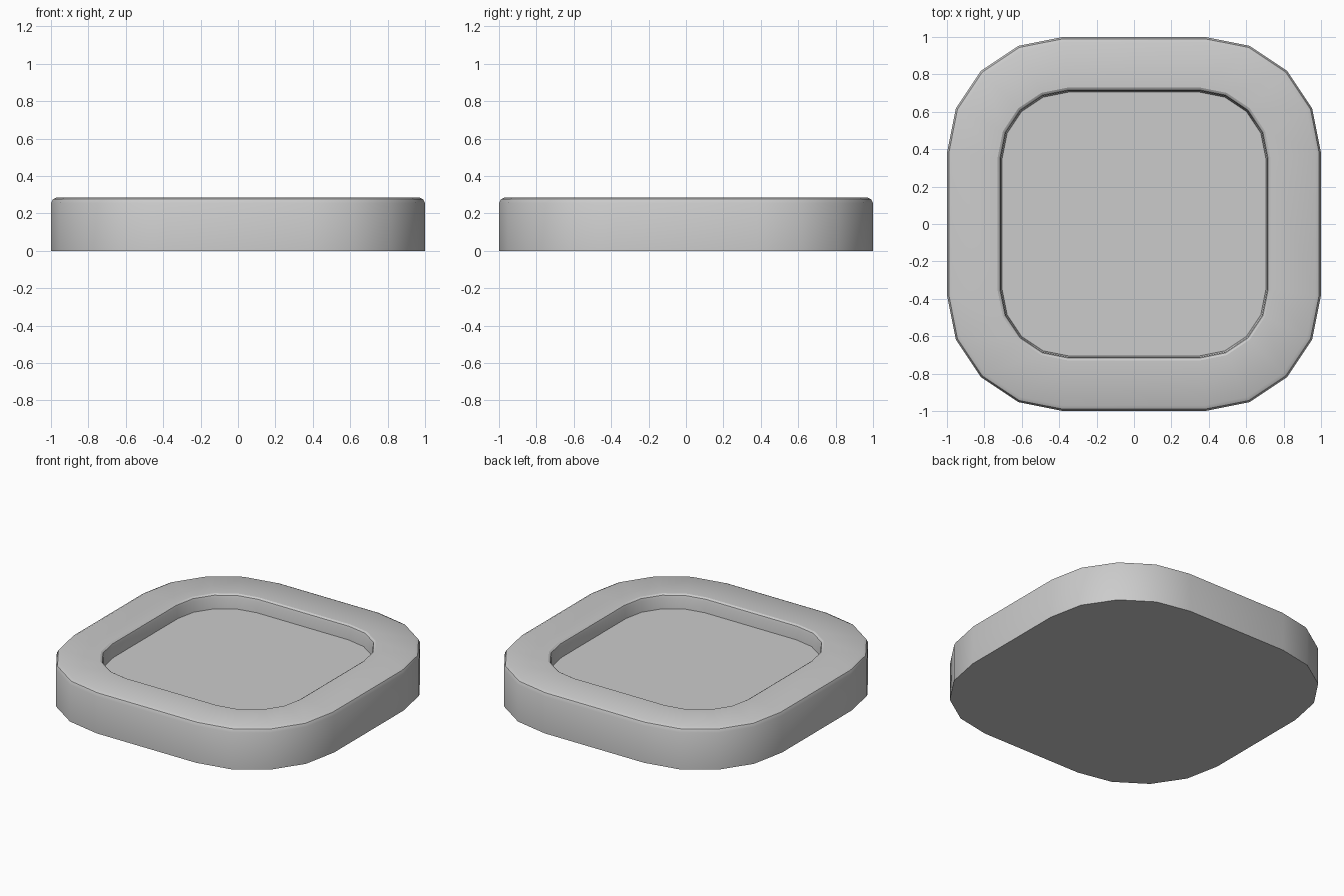
import bpy, bmesh, math

if "Cube" in bpy.data.objects:
    bpy.data.objects.remove(bpy.data.objects["Cube"])


def ring(bm, half, centre, z, segs=4):
    """Rounded square loop: corner arcs centred at +-centre."""
    r = half - centre
    verts = []
    for q in range(4):
        a0 = q * math.pi / 2
        cx = centre if q in (0, 3) else -centre
        cy = centre if q in (0, 1) else -centre
        for i in range(segs + 1):
            a = a0 + i * math.pi / 2 / segs
            verts.append(bm.verts.new((cx + r * math.cos(a), cy + r * math.sin(a), z)))
    return verts


# Section from the base edge, over the softened rim, down into the pocket:
# (half width, corner arc centre, height)
section = [
    (1.0, 0.38, 0.0),
    (1.0, 0.38, 0.255),
    (0.99, 0.38, 0.276),
    (0.97, 0.38, 0.286),
    (0.73, 0.35, 0.286),
    (0.717, 0.35, 0.278),
    (0.712, 0.35, 0.262),
    (0.705, 0.35, 0.19),
]

bm = bmesh.new()
rings = [ring(bm, *s) for s in section]
n = len(rings[0])
for a, b in zip(rings, rings[1:]):
    for i in range(n):
        j = (i + 1) % n
        bm.faces.new((a[i], a[j], b[j], b[i]))

# Flat underside and pocket floor
bm.faces.new(rings[0][::-1])
bm.faces.new(rings[-1])
bmesh.ops.recalc_face_normals(bm, faces=bm.faces)

mesh = bpy.data.meshes.new("tray")
bm.to_mesh(mesh)
bm.free()
tray = bpy.data.objects.new("tray", mesh)
bpy.context.collection.objects.link(tray)

# Smooth sides with crisp rim and floor edges
bpy.context.view_layer.objects.active = tray
tray.select_set(True)
bpy.ops.object.shade_smooth_by_angle(angle=math.radians(30))
